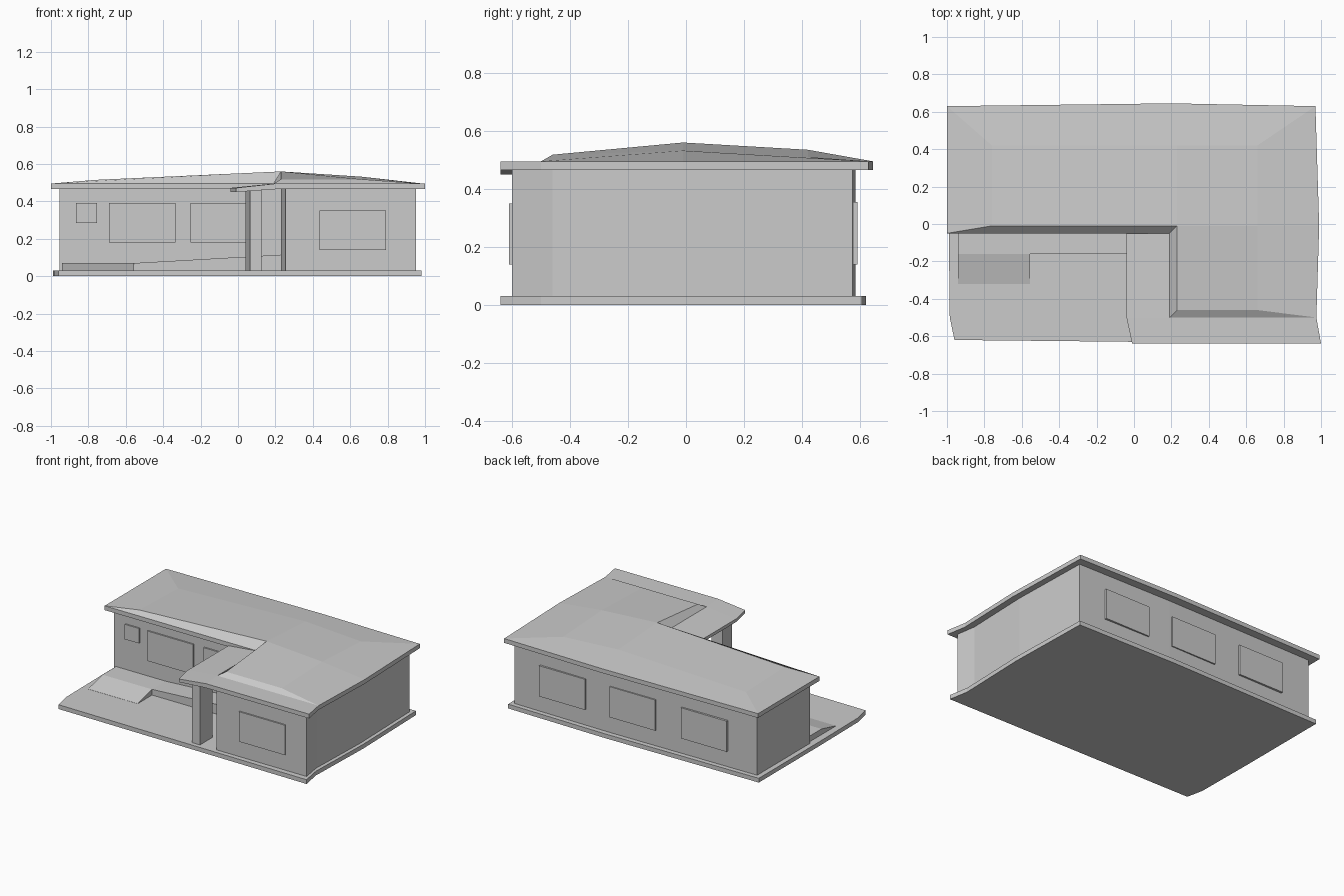
import bpy, bmesh

def make(name, verts, faces):
    me = bpy.data.meshes.new(name)
    me.from_pydata(verts, [], faces)
    bm = bmesh.new()
    bm.from_mesh(me)
    bmesh.ops.recalc_face_normals(bm, faces=bm.faces)
    bm.to_mesh(me)
    bm.free()
    ob = bpy.data.objects.new(name, me)
    bpy.context.collection.objects.link(ob)
    return ob

def prism(name, outline, z0, z1):
    """Extrude an xy outline; z1 may be one height or one per point."""
    n = len(outline)
    tops = z1 if isinstance(z1, (list, tuple)) else [z1] * n
    verts = [(x, y, z0) for x, y in outline]
    verts += [(x, y, z) for (x, y), z in zip(outline, tops)]
    sides = [(i, (i + 1) % n, (i + 1) % n + n, i + n) for i in range(n)]
    return make(name, verts, [tuple(range(n))[::-1], tuple(range(n, 2 * n))] + sides)

def panel(name, x0, x1, z0, z1, y0, y1):
    return prism(name, [(x0, y0), (x1, y0), (x1, y1), (x0, y1)], z0, z1)

# ground slab with slightly bent edges
prism("ground_slab", [(-0.96, -0.62), (0.98, -0.64), (0.955, -0.5), (0.97, 0.0),
                      (0.955, 0.607), (0.2, 0.62), (-0.99, 0.607), (-0.99, -0.05),
                      (-0.985, -0.5)], 0, 0.03)

# L-shaped house walls
prism("house_walls", [(0.255, -0.6), (0.952, -0.6), (0.93, -0.46), (0.945, 0.0),
                      (0.93, 0.575), (0.2, 0.585), (-0.955, 0.575), (-0.955, -0.01),
                      (0.23, -0.01), (0.23, -0.46)], 0.03, 0.468)

# porch pillar
prism("porch_pillar", [(0.065, -0.6), (0.125, -0.6), (0.125, -0.46), (0.04, -0.46)], 0.03, 0.462)

# terrace: front slope, flat landing and ramp along the wall
prism("terrace_slope", [(-0.94, -0.32), (-0.555, -0.32), (-0.555, -0.16), (-0.94, -0.16)],
      0.03, [0.031, 0.031, 0.07, 0.07])
prism("terrace_landing", [(-0.94, -0.16), (-0.555, -0.16), (-0.555, -0.01), (-0.94, -0.01)],
      0.03, 0.07)
prism("entrance_ramp", [(-0.555, -0.16), (0.235, -0.16), (0.235, -0.01), (-0.555, -0.01)],
      0.03, [0.07, 0.115, 0.115, 0.07])

# windows and wall plaque
for i, x in enumerate((-0.69, -0.255)):
    panel(f"wing_window_{i}", x, x + 0.355, 0.18, 0.39, -0.02, 0.0)
panel("front_window", 0.435, 0.79, 0.14, 0.35, -0.61, -0.59)
for i, x in enumerate((-0.73, -0.175, 0.37)):
    panel(f"back_window_{i}", x, x + 0.355, 0.14, 0.355, 0.56, 0.592)
panel("wall_plaque", -0.865, -0.755, 0.285, 0.39, -0.02, 0.0)

# roof: eave outline first, then ridge and break points
e = 0.495
roof = [(-1, -.05, e), (-1, .63, e), (.2, .645, e), (.97, .63, e), (.99, -.01, e),
        (.975, -.5, e), (1, -.64, e), (.2, -.64, e), (-.01, -.64, .472),
        (-.04, -.5, .472), (-.04, -.05, .472), (.19, -.05, e), (.19, -.5, e),
        (-.76, -.01, .515), (-.76, .42, .502), (.23, -.01, .56), (.23, .42, .535),
        (.66, -.01, .532), (.66, .42, .51), (.23, -.46, .518), (.66, -.46, .518)]
tops = [(0, 13, 14, 1), (1, 14, 16, 2), (2, 16, 18, 3), (13, 15, 16, 14),
        (15, 17, 18, 16), (3, 18, 17, 4), (17, 20, 5, 4), (15, 19, 20, 17),
        (19, 12, 5, 20), (11, 12, 19, 15), (0, 11, 15, 13), (12, 7, 6, 5),
        (8, 7, 12, 9), (9, 12, 11, 10)]
n = len(roof)
under = [(x, y, 0.45 if i in (8, 9, 10) else 0.465) for i, (x, y, z) in enumerate(roof)]
edges = {}
for f in tops:
    for a, b in zip(f, f[1:] + f[:1]):
        edges.setdefault(frozenset((a, b)), []).append((a, b))
rim = [(v[0][1], v[0][0], v[0][0] + n, v[0][1] + n) for v in edges.values() if len(v) == 1]
make("roof", roof + under, tops + [tuple(i + n for i in reversed(f)) for f in tops] + rim)
